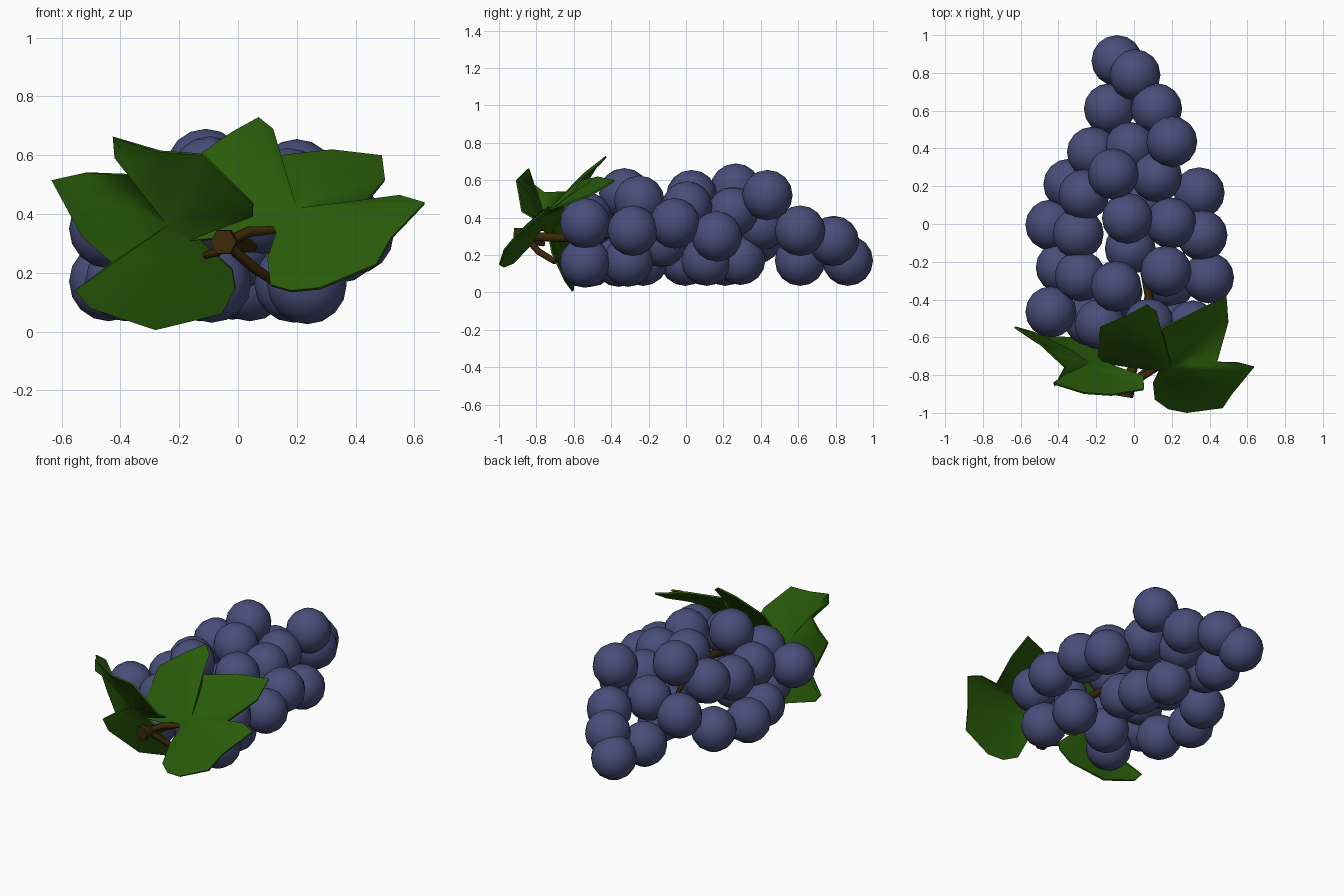
import bpy, bmesh
from mathutils import Vector

if "Cube" in bpy.data.objects:
    bpy.data.objects.remove(bpy.data.objects["Cube"])


def material(name, rgb):
    m = bpy.data.materials.new(name)
    m.diffuse_color = (*rgb, 1)
    m.use_nodes = True
    m.node_tree.nodes["Principled BSDF"].inputs["Base Color"].default_value = m.diffuse_color
    return m


GRAPE = material("grape_blue", (0.066, 0.076, 0.195))
LEAF = material("leaf_green", (0.022, 0.105, 0.003))
WOOD = material("stem_brown", (0.042, 0.021, 0.003))


def finish(name, bm, mat):
    me = bpy.data.meshes.new(name)
    bm.to_mesh(me)
    bm.free()
    for p in me.polygons:
        p.use_smooth = True
    me.materials.append(mat)
    ob = bpy.data.objects.new(name, me)
    bpy.context.collection.objects.link(ob)
    return ob


def grape(i, pos):
    bm = bmesh.new()
    bmesh.ops.create_uvsphere(bm, u_segments=16, v_segments=8, radius=0.135)
    bmesh.ops.translate(bm, vec=pos, verts=bm.verts)
    finish(f"grape_{i:02d}", bm, GRAPE)


def leaf(name, centre, outline):
    # fan of rings around the centre, relaxed in depth, then thickened
    bm = bmesh.new()
    c = Vector(centre)
    cv = bm.verts.new(c)
    rings = [[bm.verts.new(c.lerp(Vector(p), t)) for p in outline]
             for t in (0.35, 0.7, 1)]
    n = len(outline)
    for i in range(n):
        j = (i + 1) % n
        bm.faces.new((cv, rings[0][i], rings[0][j]))
        for a, b in zip(rings, rings[1:]):
            bm.faces.new((a[i], b[i], b[j], a[j]))
    for _ in range(3):
        bmesh.ops.smooth_vert(bm, verts=rings[0] + rings[1], factor=0.5,
                              use_axis_x=False, use_axis_y=True, use_axis_z=False)
    bmesh.ops.recalc_face_normals(bm, faces=bm.faces)
    bmesh.ops.solidify(bm, geom=bm.faces[:], thickness=0.01)
    bmesh.ops.recalc_face_normals(bm, faces=bm.faces)
    ob = finish(name, bm, LEAF)
    bpy.context.view_layer.objects.active = ob
    ob.select_set(True)
    bpy.ops.object.shade_smooth_by_angle(angle=1.0)
    ob.select_set(False)


def stem(name, pts, radii):
    cu = bpy.data.curves.new(name, "CURVE")
    cu.dimensions = "3D"
    cu.bevel_depth = 1
    cu.bevel_resolution = 1
    cu.use_fill_caps = True
    sp = cu.splines.new("POLY")
    sp.points.add(len(pts) - 1)
    for q, p, r in zip(sp.points, pts, radii):
        q.co = (*p, 1)
        q.radius = r
    cu.materials.append(WOOD)
    bpy.context.collection.objects.link(bpy.data.objects.new(name, cu))


# grapes: tip to shoulders, then hidden lower layer
GRAPES = [
    (-.09, .865, .17), (.005, .79, .275), (-.13, .61, .17), (.12, .61, .33),
    (-.22, .38, .29), (-.02, .405, .36), (.20, .435, .52), (-.11, .265, .555),
    (.12, .25, .43), (-.345, .21, .17), (.345, .165, .30), (-.265, .155, .44),
    (.195, .005, .46), (-.035, .03, .52), (-.44, -.005, .17), (-.295, -.05, .39),
    (.36, -.06, .37), (-.02, -.13, .27), (-.385, -.23, .17), (-.285, -.275, .385),
    (.395, -.285, .33), (.17, -.25, .49), (-.095, -.33, .53), (-.44, -.465, .35),
    (-.18, -.53, .37), (-.235, -.51, .165), (.08, -.53, .40), (.31, -.54, .37),
    (.235, -.54, .16), (.19, -.31, .165), (-.09, -.36, .165),
    (.04, .11, .17), (-.02, .29, .175)]
for i, p in enumerate(GRAPES):
    grape(i + 1, p)

# two lobed leaves at the stalk
leaf("right_leaf", (.2, -.76, .42), [
    (-.16, -.74, .31), (-.19, -.70, .36), (-.18, -.55, .57), (-.02, -.48, .68),
    (.07, -.43, .73), (.12, -.46, .69), (.14, -.56, .60), (.32, -.47, .62),
    (.49, -.385, .60), (.50, -.52, .52), (.44, -.73, .45), (.55, -.735, .465),
    (.635, -.76, .44), (.52, -.90, .32), (.47, -.975, .23), (.28, -1.0, .15),
    (.18, -.98, .14), (.11, -.93, .16), (.10, -.84, .25), (.13, -.78, .34)])
leaf("left_leaf", (-.24, -.745, .36), [
    (-.14, -.74, .32), (-.02, -.72, .21), (-.01, -.69, .145), (-.055, -.65, .06),
    (-.28, -.61, .005), (-.505, -.60, .08), (-.555, -.59, .14), (-.43, -.64, .235),
    (-.53, -.58, .32), (-.635, -.55, .515), (-.52, -.62, .54), (-.37, -.76, .53),
    (-.42, -.86, .59), (-.425, -.85, .66), (-.265, -.90, .61), (-.12, -.91, .60),
    (.05, -.88, .43), (.05, -.81, .39), (-.10, -.76, .335)])

# main stalk into the bunch, with leaf stalks
stem("main_stalk",
     [(-.05, -.915, .305), (-.045, -.885, .305), (-.03, -.84, .30), (.04, -.6, .29),
      (.08, -.38, .31), (.03, -.12, .33), (-.04, .1, .33), (-.1, .25, .32)],
     [.045, .047, .028, .025, .024, .02, .018, .012])
stem("right_leaf_stalk", [(-.03, -.85, .31), (.04, -.81, .34), (.13, -.76, .345)],
     [.018, .02, .014])
stem("lower_stalk", [(-.03, -.85, .29), (.05, -.79, .22), (.13, -.70, .165)],
     [.018, .018, .016])
stem("left_leaf_stalk", [(-.03, -.83, .30), (-.07, -.82, .27), (-.11, -.76, .26)],
     [.018, .016, .014])
